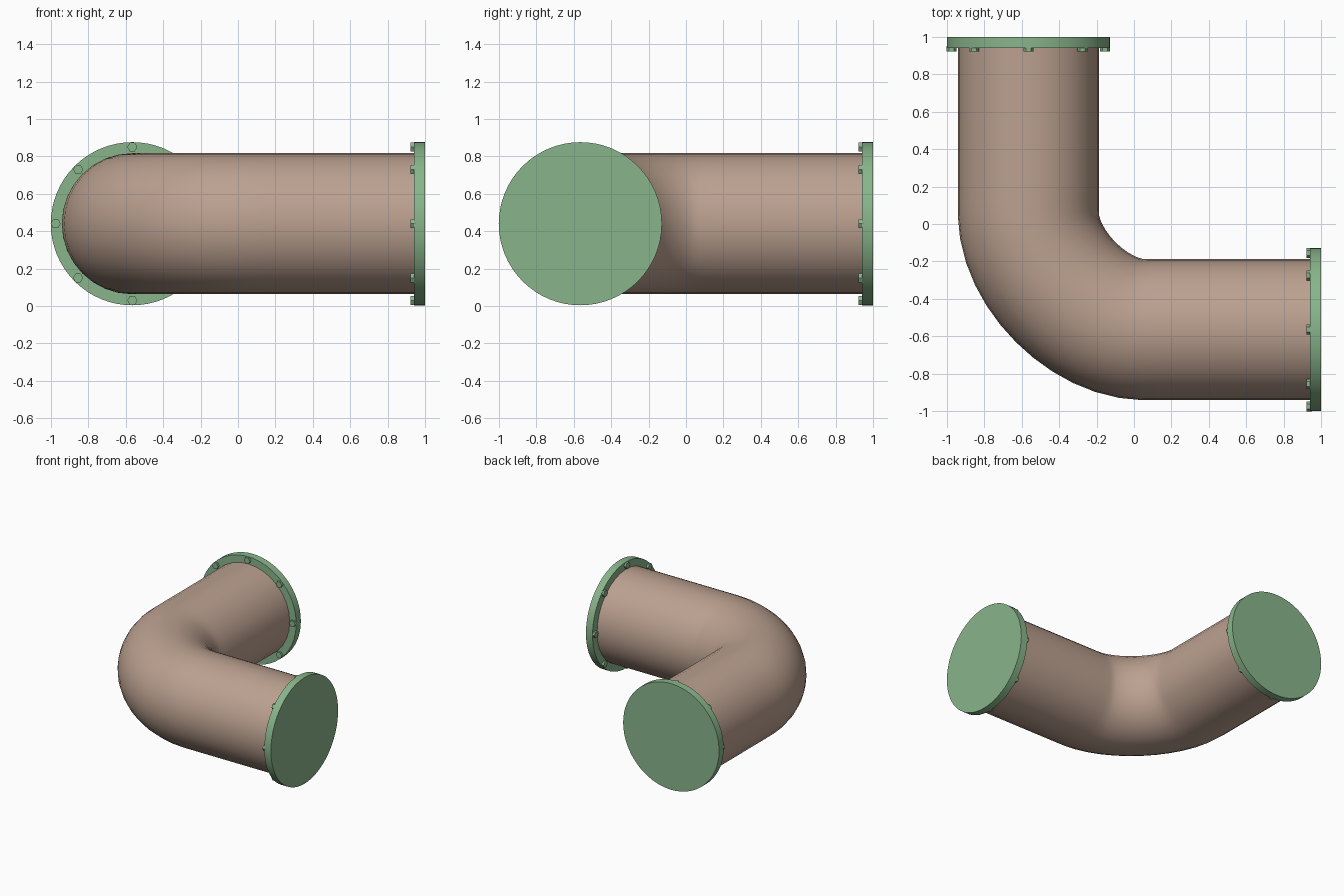
import bpy, math
from mathutils import Matrix, Vector

if "Cube" in bpy.data.objects:
    bpy.data.objects.remove(bpy.data.objects["Cube"])

AXIS, Z = -0.565, 0.44          # offset of each arm's axis, axis height
PIPE_R, FLANGE_R, BOLT_RING = 0.377, 0.436, 0.41


def material(name, rgb):
    m = bpy.data.materials.new(name)
    m.diffuse_color = (*rgb, 1)
    m.use_nodes = True
    m.node_tree.nodes["Principled BSDF"].inputs["Base Color"].default_value = m.diffuse_color
    return m


brown = material("pipe_brown", (0.50, 0.355, 0.28))
green = material("flange_green", (0.25, 0.46, 0.26))


def finish(name, mat, smooth):
    ob = bpy.context.object
    ob.name = name
    ob.data.materials.clear()
    ob.data.materials.append(mat)
    if smooth:
        bpy.ops.object.shade_smooth_by_angle(angle=math.radians(35))
    return ob


# Elbow pipe: round bevel along an L-shaped path with a quarter bend
cu = bpy.data.curves.new("elbow_pipe", 'CURVE')
cu.dimensions = '3D'
cu.resolution_u = 12
cu.bevel_depth = PIPE_R
cu.bevel_resolution = 14
sp = cu.splines.new('BEZIER')
path = [Vector((AXIS, 0.97, Z)), Vector((AXIS, 0.06, Z)),
        Vector((0.06, AXIS, Z)), Vector((0.97, AXIS, Z))]
sp.bezier_points.add(len(path) - 1)
dirs = [Vector((0, -1, 0))] * 2 + [Vector((1, 0, 0))] * 2
for bp, co, d in zip(sp.bezier_points, path, dirs):
    bp.handle_left_type = bp.handle_right_type = 'FREE'
    bp.co, bp.handle_left, bp.handle_right = co, co - d * 0.3, co + d * 0.3
pipe = bpy.data.objects.new("elbow_pipe", cu)
bpy.context.collection.objects.link(pipe)
bpy.context.view_layer.objects.active = pipe
pipe.select_set(True)
bpy.ops.object.convert(target='MESH')
finish("elbow_pipe", brown, True)


def end_fitting(label, rot):
    """Flange and ring of bolts, modelled on the +y arm then turned by rot."""
    def cyl(name, n, r, depth, pos, smooth):
        bpy.ops.mesh.primitive_cylinder_add(vertices=n, radius=r, depth=depth)
        ob = finish(name, green, smooth)
        turn = Matrix.Rotation(math.pi / 2, 4, 'X')
        ob.data.transform(rot @ Matrix.Translation(pos) @ turn
                          @ Matrix.Rotation(math.pi / 2, 4, 'Z'))

    cyl(label + "_flange", 64, FLANGE_R, 0.06, (AXIS, 0.97, Z), True)
    for i in range(8):
        a = i * math.pi / 4
        cyl(f"{label}_bolt_{i + 1}", 6, 0.027, 0.03,
            (AXIS + BOLT_RING * math.cos(a), 0.938, Z + BOLT_RING * math.sin(a)), False)


# Back end as modelled; right end is a quarter turn about the elbow's diagonal
end_fitting("back", Matrix.Identity(4))
to_right = (Matrix.Translation((0, 2 * AXIS * 0.5, 0)) @ Matrix.Rotation(-math.pi / 2, 4, 'Z')
            @ Matrix.Translation((-AXIS, 0, 0)))
end_fitting("right", to_right)
